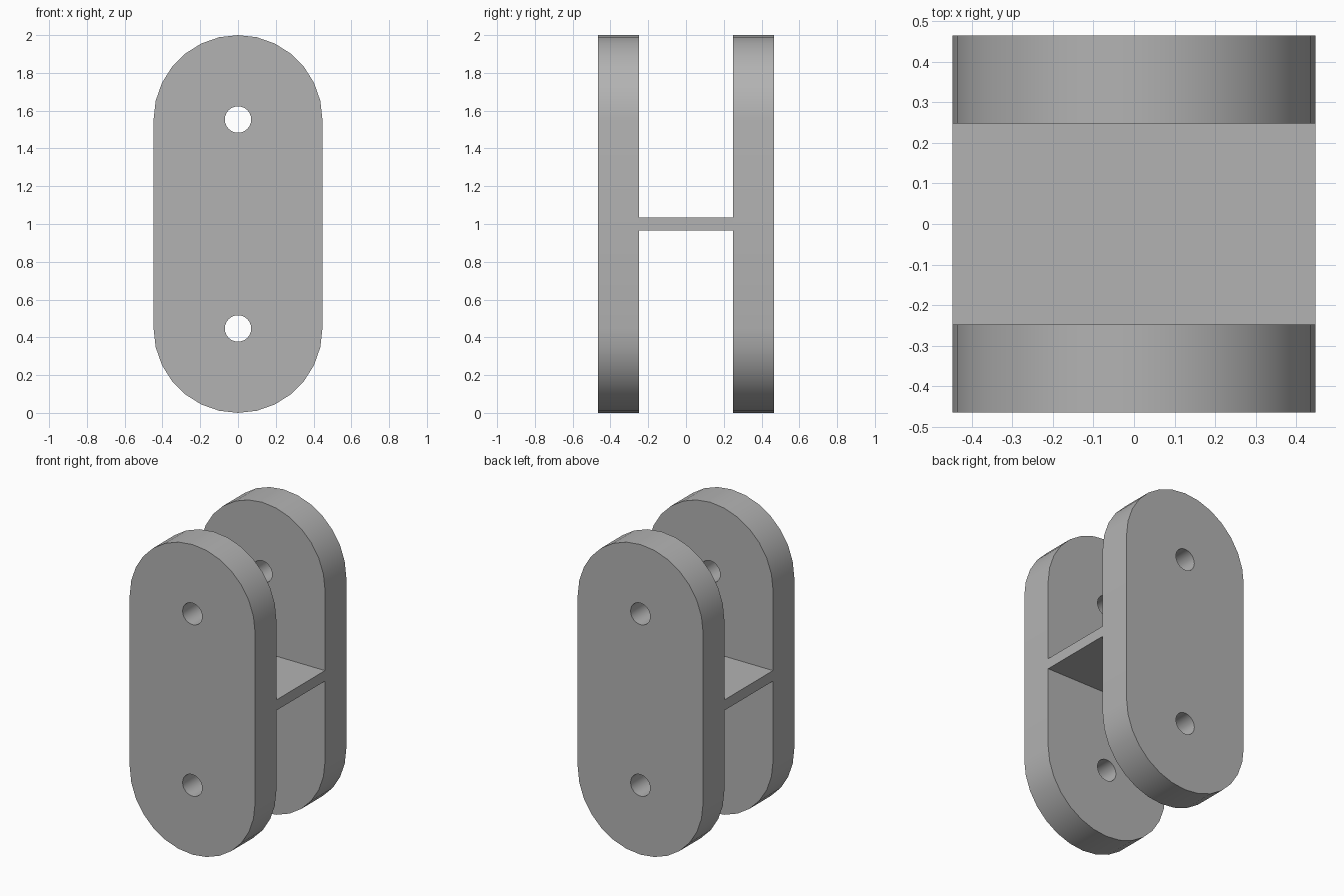
import bpy, bmesh
from math import pi, sin, cos

HALF_W, HEIGHT = 0.447, 2.0
INNER, OUTER = 0.248, 0.465      # plate faces, measured from the middle
HOLE_R, WEB_T = 0.07, 0.068
ARC_STEPS = 14
CENTRES = (HALF_W, HEIGHT - HALF_W)

cube = bpy.data.objects.get("Cube")
if cube:
    bpy.data.objects.remove(cube, do_unlink=True)

grey = bpy.data.materials.new("plain_grey")
grey.use_nodes = True
colour = (0.45, 0.45, 0.45, 1)
grey.diffuse_color = colour
grey.node_tree.nodes["Principled BSDF"].inputs["Base Color"].default_value = colour


def prism(name, outline, y0, y1):
    """Extrude an (x, z) outline from y0 to y1."""
    bm = bmesh.new()
    face = bm.faces.new([bm.verts.new((x, y0, z)) for x, z in outline])
    new = bmesh.ops.extrude_face_region(bm, geom=[face])["geom"]
    moved = [v for v in new if isinstance(v, bmesh.types.BMVert)]
    bmesh.ops.translate(bm, verts=moved, vec=(0, y1 - y0, 0))
    bmesh.ops.recalc_face_normals(bm, faces=bm.faces)
    mesh = bpy.data.meshes.new(name)
    bm.to_mesh(mesh)
    bm.free()
    mesh.materials.append(grey)
    obj = bpy.data.objects.new(name, mesh)
    bpy.context.collection.objects.link(obj)
    return obj


def arc(cz, radius, start, sweep, steps):
    angles = [start + sweep * i / steps for i in range(steps + 1)]
    return [(radius * cos(a), cz + radius * sin(a)) for a in angles]


# Cutters for the bolt holes, passing through both plates
cutters = []
for label, cz in zip(("lower", "upper"), CENTRES):
    cutter = prism(label + "_hole_cutter", arc(cz, HOLE_R, 0, 2 * pi, 24)[:-1], -1, 1)
    cutter.hide_render = True
    cutter.display_type = 'WIRE'
    cutters.append(cutter)

# Round-ended plates, front and back
stadium = (arc(CENTRES[1], HALF_W, 0, pi, ARC_STEPS)
           + arc(CENTRES[0], HALF_W, pi, pi, ARC_STEPS))
for name, side in (("front_plate", -1), ("back_plate", 1)):
    plate = prism(name, stadium, side * INNER, side * OUTER)
    for cutter in cutters:
        mod = plate.modifiers.new("bolt_hole", 'BOOLEAN')
        mod.operation = 'DIFFERENCE'
        mod.solver = 'EXACT'
        mod.object = cutter
    bpy.ops.object.select_all(action='DESELECT')
    plate.select_set(True)
    bpy.context.view_layer.objects.active = plate
    bpy.ops.object.convert(target='MESH')
    bpy.ops.object.shade_smooth_by_angle()

for cutter in cutters:
    bpy.data.objects.remove(cutter, do_unlink=True)

# Flat web joining the plates at mid height
low, high = (HEIGHT - WEB_T) / 2, (HEIGHT + WEB_T) / 2
prism("middle_web", [(-HALF_W, low), (HALF_W, low), (HALF_W, high), (-HALF_W, high)],
      -INNER, INNER)
